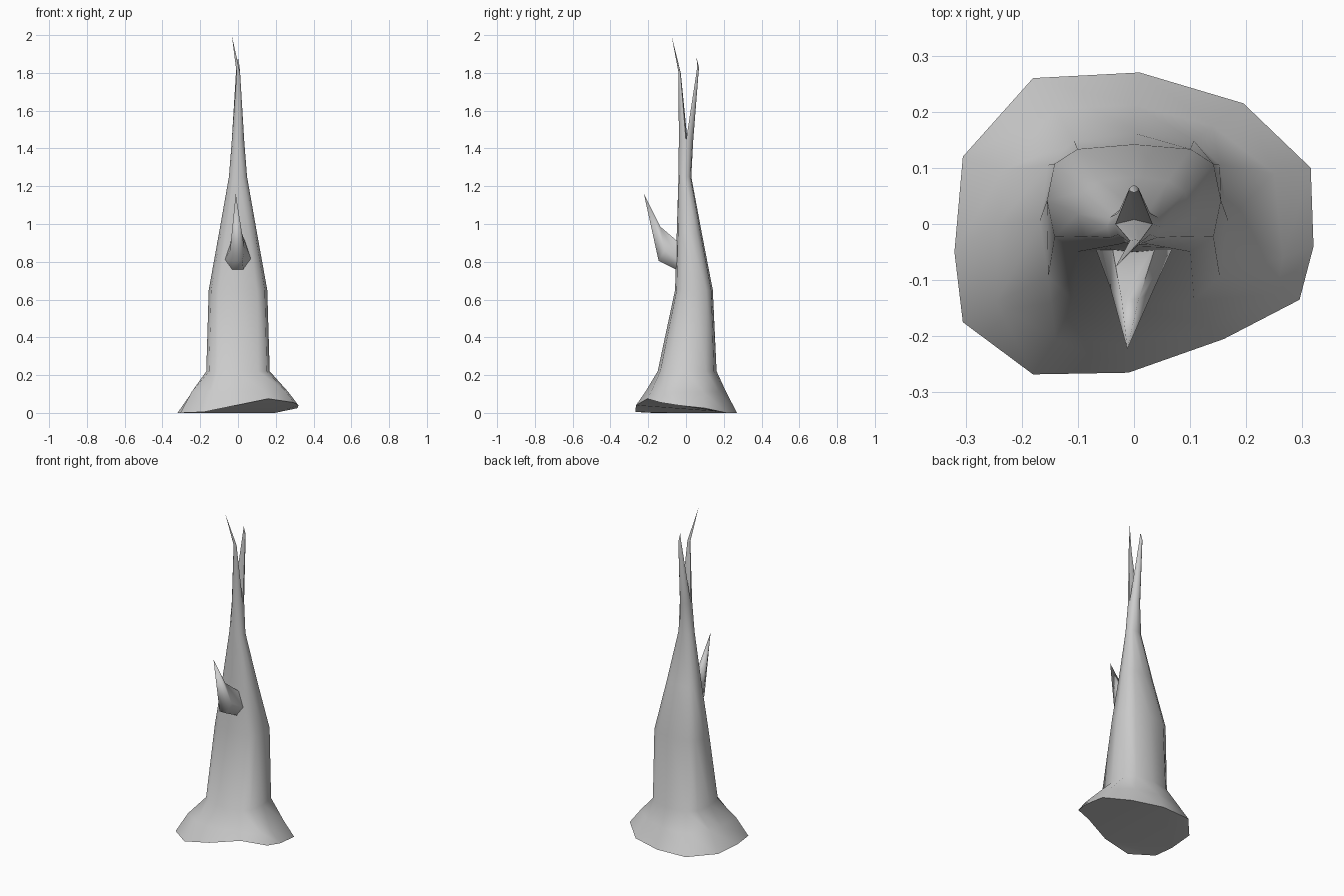
import bpy, bmesh, math
from mathutils import Vector

if "Cube" in bpy.data.objects:
    bpy.data.objects.remove(bpy.data.objects["Cube"])

bark = bpy.data.materials.new("grey bark")
bark.diffuse_color = (0.6, 0.6, 0.6, 1)
bark.use_nodes = True
bark.node_tree.nodes["Principled BSDF"].inputs["Base Color"].default_value = bark.diffuse_color


def spow(v, e):
    return math.copysign(abs(v) ** e, v)


def ring(bm, z, hw, y_front, y_back, e, cx=0.0, n=12):
    """Rounded-square ring, starting at the back and going towards +x."""
    cy, ry = (y_front + y_back) / 2, (y_back - y_front) / 2
    pts = []
    for i in range(n):
        a = 2 * math.pi * i / n
        pts.append(bm.verts.new((cx + hw * spow(math.sin(a), e), cy + ry * spow(math.cos(a), e), z)))
    return pts


def bridge(bm, lower, upper):
    n = len(lower)
    for i in range(n):
        j = (i + 1) % n
        bm.faces.new((lower[i], lower[j], upper[j], upper[i]))


def cone(bm, loop, tip):
    t = bm.verts.new(tip)
    for i in range(len(loop)):
        bm.faces.new((loop[i], loop[(i + 1) % len(loop)], t))


def shrunk(bm, loop, centre, sx, sy):
    """Copy of a loop scaled and moved onto a level centre."""
    c = sum((v.co for v in loop), Vector()) / len(loop)
    return [bm.verts.new((centre[0] + (v.co.x - c.x) * sx, centre[1] + (v.co.y - c.y) * sy, centre[2]))
            for v in loop]


def finish(bm, name):
    bmesh.ops.recalc_face_normals(bm, faces=bm.faces)
    me = bpy.data.meshes.new(name)
    bm.to_mesh(me)
    bm.free()
    me.materials.append(bark)
    ob = bpy.data.objects.new(name, me)
    bpy.context.collection.objects.link(ob)
    bpy.ops.object.select_all(action='DESELECT')
    ob.select_set(True)
    bpy.context.view_layer.objects.active = ob
    bpy.ops.object.shade_smooth_by_angle(angle=math.radians(75))


# Trunk: irregular flared foot
foot = [(0.01, 0.27, 0), (0.195, 0.215, 0), (0.315, 0.10, 0.025), (0.32, -0.04, 0.04),
        (0.295, -0.135, 0.055), (0.16, -0.205, 0.075), (-0.01, -0.265, 0.04), (-0.18, -0.268, 0.005),
        (-0.305, -0.175, 0), (-0.32, -0.05, 0), (-0.305, 0.12, 0), (-0.18, 0.26, 0)]
flare = [(0, 0.212), (0.14, 0.175), (0.25, 0.09), (0.265, -0.06), (0.255, -0.125), (0.14, -0.185),
         (-0.01, -0.215), (-0.14, -0.205), (-0.245, -0.14), (-0.242, 0), (-0.235, 0.095), (-0.14, 0.205)]
bm = bmesh.new()
base = [bm.verts.new(p) for p in foot]
rings = [base, [bm.verts.new((x, y, 0.112)) for x, y in flare]]

# Trunk: stem rings (height, half width, front y, back y, squareness)
for z, hw, yf, yb, e in [(0.22, 0.168, -0.15, 0.162, 0.65), (0.65, 0.155, -0.058, 0.142, 0.62),
                         (0.95, 0.101, -0.049, 0.084, 0.75), (1.25, 0.048, -0.04, 0.028, 0.9),
                         (1.44, 0.033, -0.038, 0.038, 1.0)]:
    rings.append(ring(bm, z, hw, yf, yb, e))
for a, b in zip(rings, rings[1:]):
    bridge(bm, a, b)
bottom = bm.faces.new(base[::-1])
bmesh.ops.triangulate(bm, faces=[bottom])

# Trunk: top split into two bent prongs
top = rings[-1]
crotch = bm.verts.new((0, 0.008, 1.44))
for loop, centre, tip in [
        (top[3:10] + [crotch], (0.002, -0.034, 1.8), (-0.033, -0.077, 2.0)),
        (top[9:] + top[:4] + [crotch], (0, 0.064, 1.83), (0, 0.056, 1.88))]:
    knee = shrunk(bm, loop, centre, 0.28, 0.25)
    bridge(bm, loop, knee)
    cone(bm, knee, tip)
finish(bm, "trunk")

# Side branch: wide root, elbow, pointed tip
bm = bmesh.new()
root = [(-0.03, -0.045, 0.755), (0.03, -0.045, 0.755), (0.07, -0.04, 0.81), (0.04, -0.035, 0.9),
        (-0.04, -0.035, 0.9), (-0.07, -0.04, 0.81)]
elbow = [(-0.025, -0.145, 0.805), (0.022, -0.145, 0.805), (0.036, -0.115, 0.86), (0.008, -0.135, 0.985),
         (-0.022, -0.135, 0.985), (-0.042, -0.115, 0.86)]
root = [bm.verts.new(p) for p in root]
elbow = [bm.verts.new(p) for p in elbow]
bridge(bm, root, elbow)
cone(bm, elbow, (-0.012, -0.223, 1.16))
bm.faces.new(root[::-1])
finish(bm, "side_branch")
